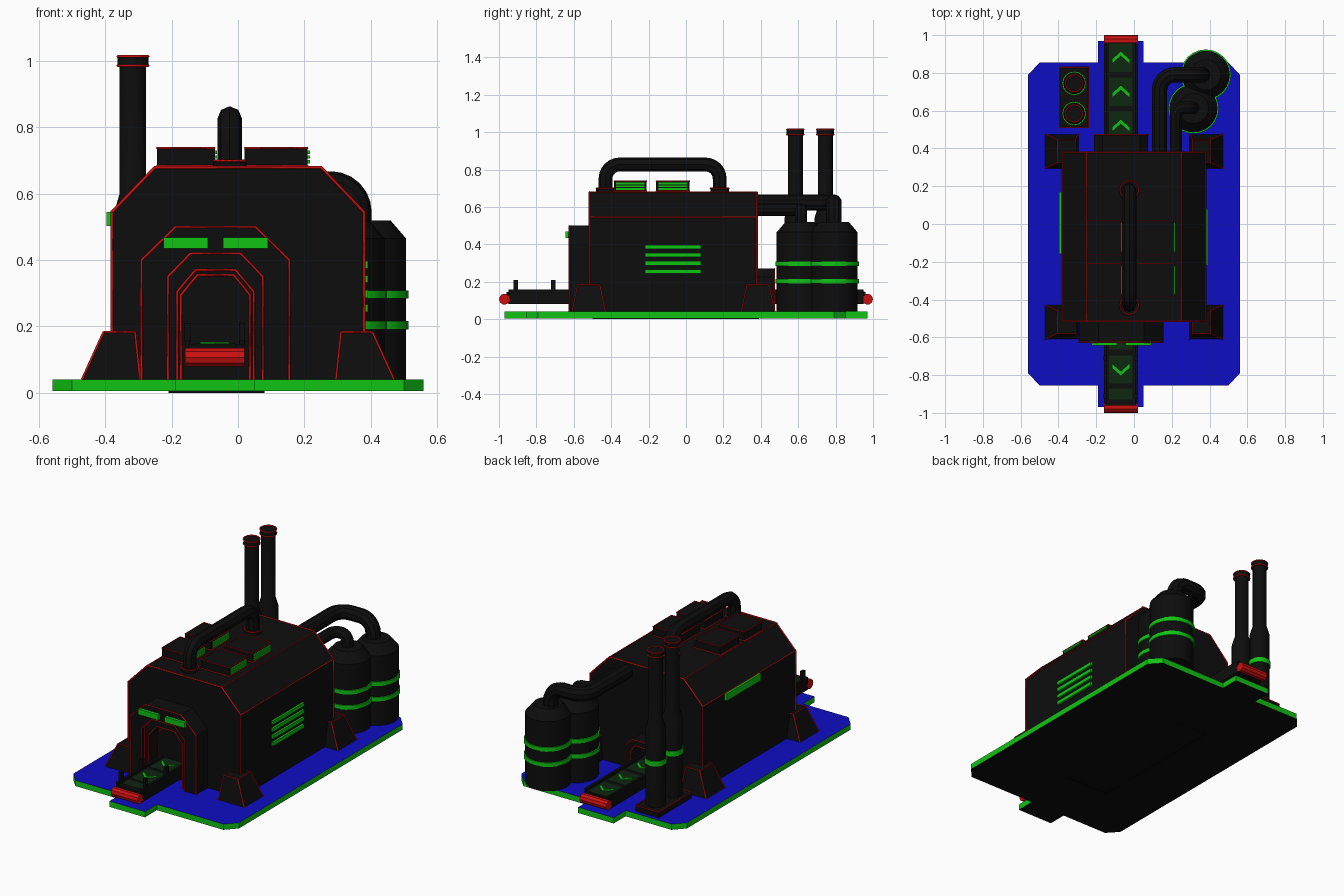
import bpy, bmesh, math
from mathutils import Vector

if "Cube" in bpy.data.objects:
    bpy.data.objects.remove(bpy.data.objects["Cube"])


def material(name, rgb):
    m = bpy.data.materials.new(name)
    m.diffuse_color = (*rgb, 1)
    m.use_nodes = True
    m.node_tree.nodes["Principled BSDF"].inputs["Base Color"].default_value = m.diffuse_color
    return m


BLACK = material("black", (0.004, 0.004, 0.004))
RED = material("red", (0.6, 0.005, 0.005))
GREEN = material("green", (0.005, 0.55, 0.007))
BLUE = material("blue", (0.004, 0.004, 0.55))
DARK = material("dark_green", (0.004, 0.02, 0.005))


def finish(name, bm, *mats):
    bmesh.ops.recalc_face_normals(bm, faces=bm.faces)
    me = bpy.data.meshes.new(name)
    bm.to_mesh(me)
    bm.free()
    for m in mats:
        me.materials.append(m)
    ob = bpy.data.objects.new(name, me)
    bpy.context.collection.objects.link(ob)
    return ob


def smooth(ob):
    bpy.ops.object.select_all(action='DESELECT')
    ob.select_set(True)
    bpy.context.view_layer.objects.active = ob
    bpy.ops.object.shade_smooth_by_angle(angle=math.radians(35))


def prism(name, pts, offset, *mats):
    """Extrude a planar outline by an offset vector."""
    bm = bmesh.new()
    f = bm.faces.new([bm.verts.new(p) for p in pts])
    r = bmesh.ops.extrude_face_region(bm, geom=[f])
    bmesh.ops.translate(bm, vec=offset,
                        verts=[v for v in r["geom"] if isinstance(v, bmesh.types.BMVert)])
    return finish(name, bm, *mats)


def box(name, x0, x1, y0, y1, z0, z1, mat):
    pts = [(x0, y0, z0), (x1, y0, z0), (x1, y1, z0), (x0, y1, z0)]
    return prism(name, pts, (0, 0, z1 - z0), mat)


def lathe(name, x, y, profile, mat, n=24):
    """Stack of rings given as (radius, z), capped at both ends."""
    bm = bmesh.new()
    rings = [[bm.verts.new((x + r * math.cos(2 * math.pi * i / n),
                            y + r * math.sin(2 * math.pi * i / n), z)) for i in range(n)]
             for r, z in profile]
    for a, b in zip(rings, rings[1:]):
        for i in range(n):
            bm.faces.new((a[i], a[(i + 1) % n], b[(i + 1) % n], b[i]))
    bm.faces.new(rings[0])
    bm.faces.new(rings[-1])
    ob = finish(name, bm, mat)
    smooth(ob)
    return ob


def tube(name, pts, r, mat, fillet=0, closed=False, res=0):
    """Round tube along a path, with optional rounded corners."""
    pts = [Vector(p) for p in pts]
    path = pts
    if fillet:
        path = [pts[0]]
        for a, b, c in zip(pts, pts[1:], pts[2:]):
            p, q = b + (a - b).normalized() * fillet, b + (c - b).normalized() * fillet
            centre = p + q - b
            for i in range(7):
                t = i * math.pi / 12
                path.append(centre + (p - centre) * math.cos(t) + (q - centre) * math.sin(t))
        path.append(pts[-1])
    cu = bpy.data.curves.new(name, 'CURVE')
    cu.dimensions = '3D'
    cu.bevel_depth, cu.bevel_resolution, cu.use_fill_caps = r, res, True
    s = cu.splines.new('POLY')
    s.points.add(len(path) - 1)
    for sp, p in zip(s.points, path):
        sp.co = (*p, 1)
    s.use_cyclic_u = closed
    cu.materials.append(mat)
    ob = bpy.data.objects.new(name, cu)
    bpy.context.collection.objects.link(ob)
    bpy.ops.object.select_all(action='DESELECT')
    ob.select_set(True)
    bpy.context.view_layer.objects.active = ob
    bpy.ops.object.convert(target='MESH')
    if res:
        smooth(ob)
    return ob


def arch(hw, shoulder, top_hw, top, y, cx=-0.068, z0=0.04):
    half = [(hw, z0), (hw, shoulder), (top_hw, top)]
    return ([(cx - x, y, z) for x, z in half] + [(cx + x, y, z) for x, z in reversed(half)])


# base plate: blue top, green rim, black underside
quarter = [(0.56, 0.79), (0.50, 0.855)]
outline = ([(0.56, -0.79), (0.56, 0.79), (0.50, 0.855), (0.05, 0.855), (0.05, 0.97),
            (-0.19, 0.97), (-0.19, 0.855), (-0.50, 0.855), (-0.56, 0.79),
            (-0.56, -0.79), (-0.50, -0.855), (-0.19, -0.855), (-0.19, -0.97),
            (0.05, -0.97), (0.05, -0.855), (0.50, -0.855)])
base = prism("base_plate", [(x, y, 0.005) for x, y in outline], (0, 0, 0.035), GREEN, BLUE, BLACK)
for p in base.data.polygons:
    p.material_index = 1 if p.normal.z > 0.5 else 2 if p.normal.z < -0.5 else 0
box("base_underside", -0.21, 0.08, -0.50, 0.39, 0, 0.006, BLACK)

# main hall with red trim
hall = arch(0.38, 0.545, 0.25, 0.68, -0.515, cx=0)
prism("hall", hall, (0, 0.895, 0), BLACK)
for y in (-0.515, 0.38):
    tube("hall_end_trim", [(x, y, z) for x, _, z in hall], 0.005, RED)
for s in (-1, 1):
    for x, z in ((0.38, 0.545), (0.25, 0.68)):
        tube("eave_trim", [(s * x, -0.515, z), (s * x, 0.38, z)], 0.0035, RED)


def portal(name, outer, inner, y, depth):
    """Open-bottomed arch between two outlines, trimmed in red."""
    o, i = arch(*outer, y), arch(*inner, y)
    prism(name, o + i[::-1], (0, depth, 0), BLACK)
    tube(name + "_trim", o, 0.004, RED)
    tube(name + "_inner_trim", i, 0.004, RED)


# entrance and exit portals
portal("front_portal", (0.223, 0.40, 0.12, 0.50), (0.143, 0.35, 0.075, 0.42), -0.625, 0.115)
portal("front_portal_liner", (0.143, 0.35, 0.075, 0.42), (0.115, 0.305, 0.06, 0.37), -0.60, 0.09)
tube("doorway_trim", arch(0.104, 0.295, 0.054, 0.355, -0.518), 0.004, RED)
portal("back_portal", (0.143, 0.225, 0.10, 0.27), (0.108, 0.20, 0.08, 0.235), 0.473, -0.10)
for x in (-0.225, -0.045):
    box("portal_light", x, x + 0.135, -0.643, -0.62, 0.435, 0.468, GREEN)

# corner buttresses
for sx in (-1, 1):
    for cy in (-0.52, 0.385):
        bm = bmesh.new()
        rings = []
        for x0, x1, h, z in ((0.295, 0.47, 0.09, 0.04), (0.31, 0.405, 0.06, 0.183)):
            rings.append([(sx * x, cy + y, z) for x, y in
                          ((x0, -h), (x1, -h), (x1, h), (x0, h))])
        vs = [[bm.verts.new(p) for p in r] for r in rings]
        for i in range(4):
            j = (i + 1) % 4
            bm.faces.new((vs[0][i], vs[0][j], vs[1][j], vs[1][i]))
        bm.faces.new(vs[0])
        bm.faces.new(vs[1])
        finish("buttress", bm, BLACK)
        tube("buttress_top_trim", rings[1], 0.004, RED, closed=True)
        for a, b in zip(*rings):
            tube("buttress_edge_trim", [a, b], 0.004, RED)

# conveyor with side rails, rollers, panels and arrows
CX = -0.07
box("conveyor_bed", CX - 0.08, CX + 0.08, -0.96, 0.96, 0.085, 0.145, BLACK)
for s in (-1, 1):
    x = CX + s * 0.082
    box("conveyor_rail", x - 0.008, x + 0.008, -0.95, 0.95, 0.082, 0.158, BLACK)
    tube("end_roller", [(CX - 0.09, s * 0.971, 0.107), (CX + 0.09, s * 0.971, 0.107)],
         0.029, RED, res=3)
    for y in (-0.91, -0.71):
        box("rail_post", x - 0.009, x + 0.009, y - 0.013, y + 0.013, 0.15, 0.21, BLACK)
for s, y in ((1, 0.52), (1, 0.70), (1, 0.88), (-1, 0.59), (-1, 0.77), (-1, 0.90)):
    length = 0.03 if y == 0.90 else 0.075
    box("belt_panel", CX - 0.062, CX + 0.062, s * y - length, s * y + length, 0.14, 0.148, DARK)
    if y != 0.90:
        pts = [(-0.045, -0.028), (0, 0.012), (0.045, -0.028), (0.045, -0.008), (0, 0.032),
               (-0.045, -0.008)]
        prism("belt_arrow", [(CX + a, s * (y + b), 0.147) for a, b in pts], (0, 0, 0.006), GREEN)

# roof units with red edges and green louvres
for x0, x1 in ((-0.245, -0.07), (0.02, 0.21)):
    for y0, y1 in ((-0.385, -0.21), (-0.16, 0.02)):
        box("roof_unit", x0, x1, y0, y1, 0.675, 0.738, BLACK)
        for z in (0.738, 0.684):
            tube("roof_unit_trim", [(x0, y0, z), (x1, y0, z), (x1, y1, z), (x0, y1, z)],
                 0.0035, RED, closed=True)
        for z in (0.697, 0.711, 0.725):
            box("roof_louvre", x1 - 0.002, x1 + 0.007, y0 + 0.012, y1 - 0.012,
                z - 0.005, z + 0.005, GREEN)

# roof duct
tube("roof_duct", [(-0.025, -0.43, 0.67), (-0.025, -0.43, 0.827), (-0.025, 0.18, 0.827),
                   (-0.025, 0.18, 0.67)], 0.037, BLACK, fillet=0.075, res=2)
for y in (-0.43, 0.18):
    lathe("duct_flange", -0.025, y, [(0.05, 0.675), (0.05, 0.70)], BLACK, 16)
    tube("duct_flange_trim", [(-0.025 + 0.05 * math.cos(i * math.pi / 8),
                              y + 0.05 * math.sin(i * math.pi / 8), 0.70) for i in range(16)],
         0.004, RED, closed=True)

# wall louvres and wall light
for z in (0.255, 0.299, 0.343, 0.386):
    box("wall_louvre", 0.375, 0.392, -0.22, 0.08, z - 0.011, z + 0.011, GREEN)
box("wall_light", -0.396, -0.375, -0.16, 0.17, 0.503, 0.545, GREEN)

# storage tanks with bands
for x, y in ((0.315, 0.612), (0.38, 0.79)):
    lathe("tank", x, y, [(0.127, 0.04), (0.127, 0.465), (0.08, 0.52)], BLACK)
    for z in (0.191, 0.284):
        lathe("tank_band", x, y, [(0.134, z), (0.134, z + 0.025)], GREEN)

# tank pipes into the hall
tube("large_pipe", [(0.36, 0.79, 0.50), (0.36, 0.79, 0.625), (0.135, 0.79, 0.625),
                    (0.135, 0.37, 0.625)], 0.043, BLACK, fillet=0.08, res=3)
tube("small_pipe", [(0.31, 0.615, 0.50), (0.31, 0.615, 0.585), (0.222, 0.615, 0.585),
                    (0.222, 0.37, 0.585)], 0.034, BLACK, fillet=0.042, res=3)

# chimneys on a shared plinth
box("chimney_plinth", -0.395, -0.24, 0.51, 0.83, 0.04, 0.075, BLACK)
tube("plinth_trim", [(-0.395, 0.51, 0.075), (-0.24, 0.51, 0.075), (-0.24, 0.83, 0.075),
                     (-0.395, 0.83, 0.075)], 0.004, RED, closed=True)
for y in (0.585, 0.745):
    lathe("chimney", -0.317, y, [(0.058, 0.07), (0.058, 0.54), (0.04, 0.60), (0.04, 1.0)],
          BLACK, 16)
    lathe("chimney_band", -0.317, y, [(0.064, 0.33), (0.064, 0.36)], GREEN, 16)
    lathe("chimney_cap", -0.317, y, [(0.047, 0.985), (0.047, 1.014)], BLACK, 16)
    for z in (0.987, 1.014):
        tube("cap_trim", [(-0.317 + 0.046 * math.cos(i * math.pi / 8),
                          y + 0.046 * math.sin(i * math.pi / 8), z) for i in range(16)],
             0.0045, RED, closed=True)
